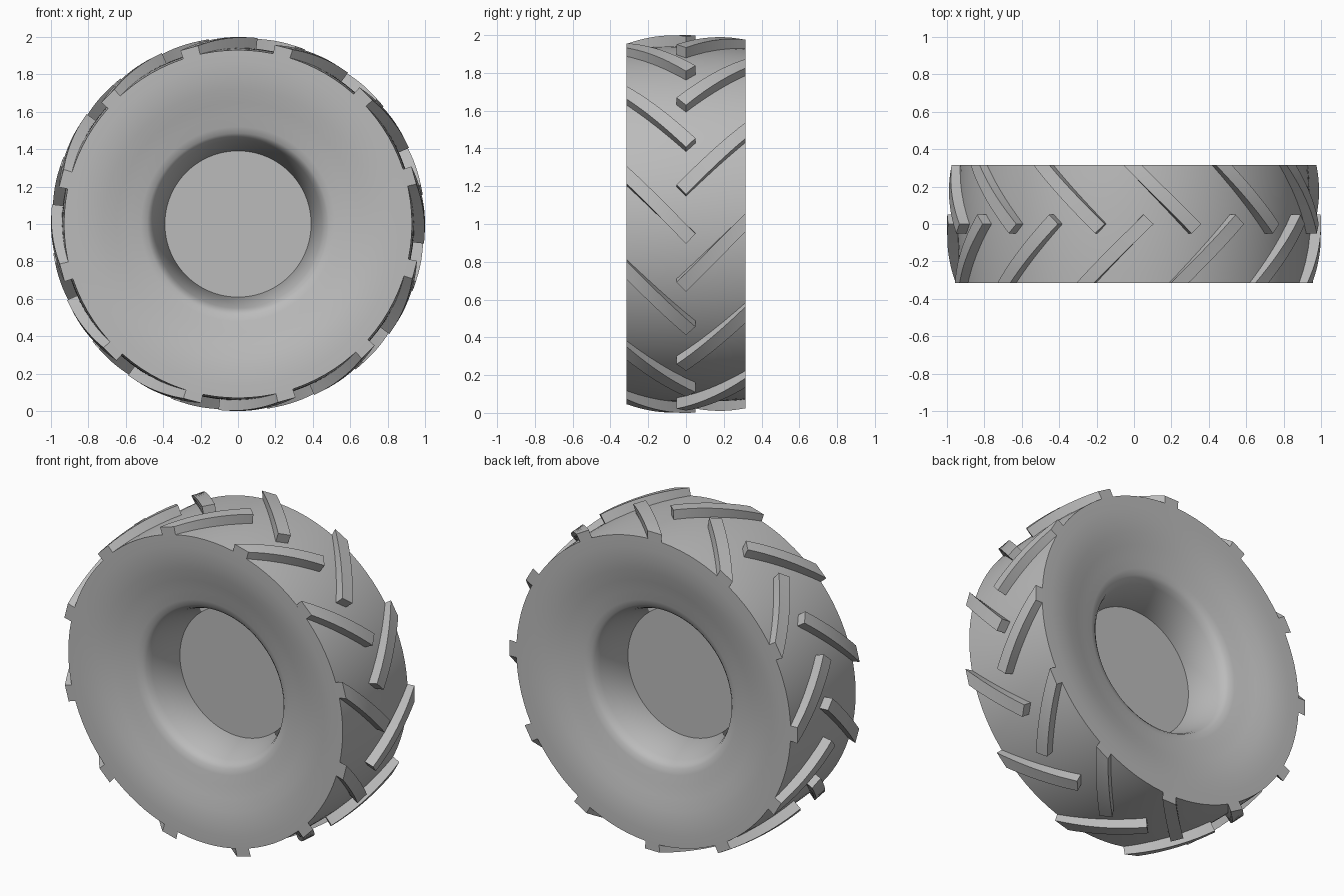
import bpy, bmesh, math
from mathutils import Vector, Matrix

cube = bpy.data.objects.get("Cube")
if cube:
    bpy.data.objects.remove(cube, do_unlink=True)

HALF = 0.315            # half width of the tyre
LUGS = 12               # lugs on each side
CENTRE = Vector((0, 0, 1))

grey = bpy.data.materials.new("rubber_grey")
grey.use_nodes = True
colour = (0.5, 0.5, 0.5, 1)
grey.diffuse_color = colour
grey.node_tree.nodes["Principled BSDF"].inputs["Base Color"].default_value = colour


def finish(bm, name, smooth=None):
    bmesh.ops.recalc_face_normals(bm, faces=bm.faces)
    mesh = bpy.data.meshes.new(name)
    bm.to_mesh(mesh)
    bm.free()
    mesh.materials.append(grey)
    obj = bpy.data.objects.new(name, mesh)
    bpy.context.collection.objects.link(obj)
    if smooth:
        bpy.ops.object.select_all(action='DESELECT')
        obj.select_set(True)
        bpy.context.view_layer.objects.active = obj
        bpy.ops.object.shade_smooth_by_angle(angle=math.radians(smooth))
    return obj


def crown(y, middle, drop):
    return middle - drop * (y / HALF) ** 2


def polar(radius, angle, y):
    return CENTRE + Vector((radius * math.cos(angle), y, radius * math.sin(angle)))


# Tyre: crowned tread, dished sidewalls and sloping rim walls, turned round y
tread = [(crown(HALF * k / 6, 0.942, 0.012), HALF * k / 6) for k in range(7)]
side = [(0.86, 0.315), (0.79, 0.31), (0.72, 0.298), (0.65, 0.28), (0.58, 0.262),
        (0.52, 0.25), (0.485, 0.24), (0.465, 0.222), (0.45, 0.19), (0.39, 0.0)]
half = tread + side
profile = half + [(r, -y) for r, y in reversed(half[1:-1])]
bm = bmesh.new()
ring = [bm.verts.new(polar(r, 0, y)) for r, y in profile]
edges = [bm.edges.new((a, b)) for a, b in zip(ring, ring[1:] + ring[:1])]
bmesh.ops.spin(bm, geom=ring + edges, cent=CENTRE, axis=(0, 1, 0),
               angle=math.tau, steps=96, use_merge=True)
bmesh.ops.remove_doubles(bm, verts=bm.verts, dist=0.0001)
finish(bm, "tyre", 40)

# Hub disc closing the middle of the wheel
bm = bmesh.new()
bmesh.ops.create_cone(bm, cap_ends=True, segments=96, radius1=0.391, radius2=0.391,
                      depth=0.008, matrix=Matrix.Translation(CENTRE)
                      @ Matrix.Rotation(math.pi / 2, 4, 'X'))
finish(bm, "hub_disc", 30)


# Tread lugs: slanted bars wrapped round the tread, square inner tip, flush outer end
def add_lug(bm, start, sign, steps=10):
    lower = (Vector((0, 0)), Vector((0.325, HALF)))
    upper = (Vector((0.053, -0.05)), Vector((0.425, HALF)))
    rows = []
    for i in range(steps + 1):
        row = []
        for path, is_top in ((lower, 0), (lower, 1), (upper, 1), (upper, 0)):
            turn, y = path[0].lerp(path[1], i / steps)
            radius = crown(y, 1.0, 0.023) if is_top else crown(y, 0.939, 0.012)
            row.append(bm.verts.new(polar(radius, start + turn, sign * y)))
        rows.append(row)
    for a, b in zip(rows, rows[1:]):
        for k in range(4):
            n = (k + 1) % 4
            bm.faces.new((a[k], a[n], b[n], b[k]))
    bm.faces.new(rows[0])
    bm.faces.new(rows[-1])


for name, sign, phase in (("back_lugs", 1, 9), ("front_lugs", -1, 24)):
    bm = bmesh.new()
    for i in range(LUGS):
        add_lug(bm, math.radians(phase) + math.tau * i / LUGS, sign)
    finish(bm, name, 30)
